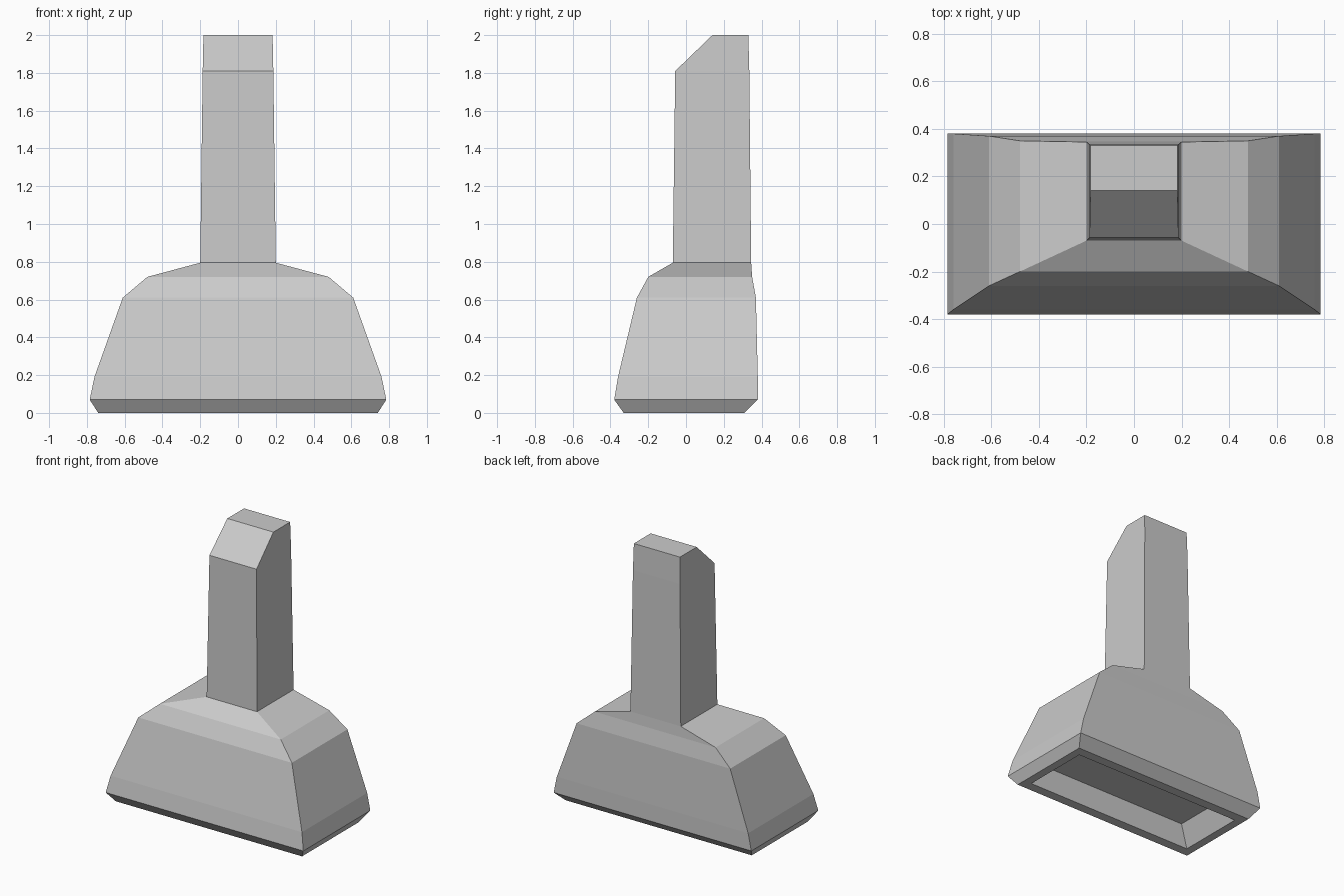
import bpy
import bmesh

cube = bpy.data.objects.get("Cube")
if cube:
    bpy.data.objects.remove(cube)

grey = bpy.data.materials.new("plain grey")
grey.use_nodes = True
colour = (0.6, 0.6, 0.6, 1)
grey.diffuse_color = colour
grey.node_tree.nodes["Principled BSDF"].inputs["Base Color"].default_value = colour

# Rectangular sections: half width, front y, back y, height
sections = [
    (0.60, -0.22, 0.21, 0.145),   # ceiling of the hollow underside
    (0.68, -0.26, 0.24, 0.0),     # inner rim
    (0.74, -0.33, 0.31, 0.0),     # outer rim
    (0.785, -0.38, 0.38, 0.07),   # widest edge
    (0.76, -0.36, 0.38, 0.19),
    (0.61, -0.26, 0.37, 0.61),
    (0.48, -0.20, 0.35, 0.72),    # shoulder
    (0.20, -0.07, 0.345, 0.795),  # foot of the neck
    (0.187, -0.057, 0.335, 1.81),  # start of the front slope
    (0.183, 0.14, 0.33, 2.0),     # top
]


def loft(name, sections, material):
    """Join rectangular sections into one closed, flat-shaded body."""
    bm = bmesh.new()
    rings = []
    for w, front, back, z in sections:
        corners = [(-w, front), (w, front), (w, back), (-w, back)]
        rings.append([bm.verts.new((x, y, z)) for x, y in corners])
    for low, high in zip(rings, rings[1:]):
        for i in range(4):
            j = (i + 1) % 4
            bm.faces.new((low[i], low[j], high[j], high[i]))
    bm.faces.new(rings[0][::-1])
    bm.faces.new(rings[-1])
    bmesh.ops.recalc_face_normals(bm, faces=bm.faces)
    mesh = bpy.data.meshes.new(name)
    bm.to_mesh(mesh)
    bm.free()
    mesh.materials.append(material)
    obj = bpy.data.objects.new(name, mesh)
    bpy.context.collection.objects.link(obj)
    return obj


loft("nozzle_body", sections, grey)
